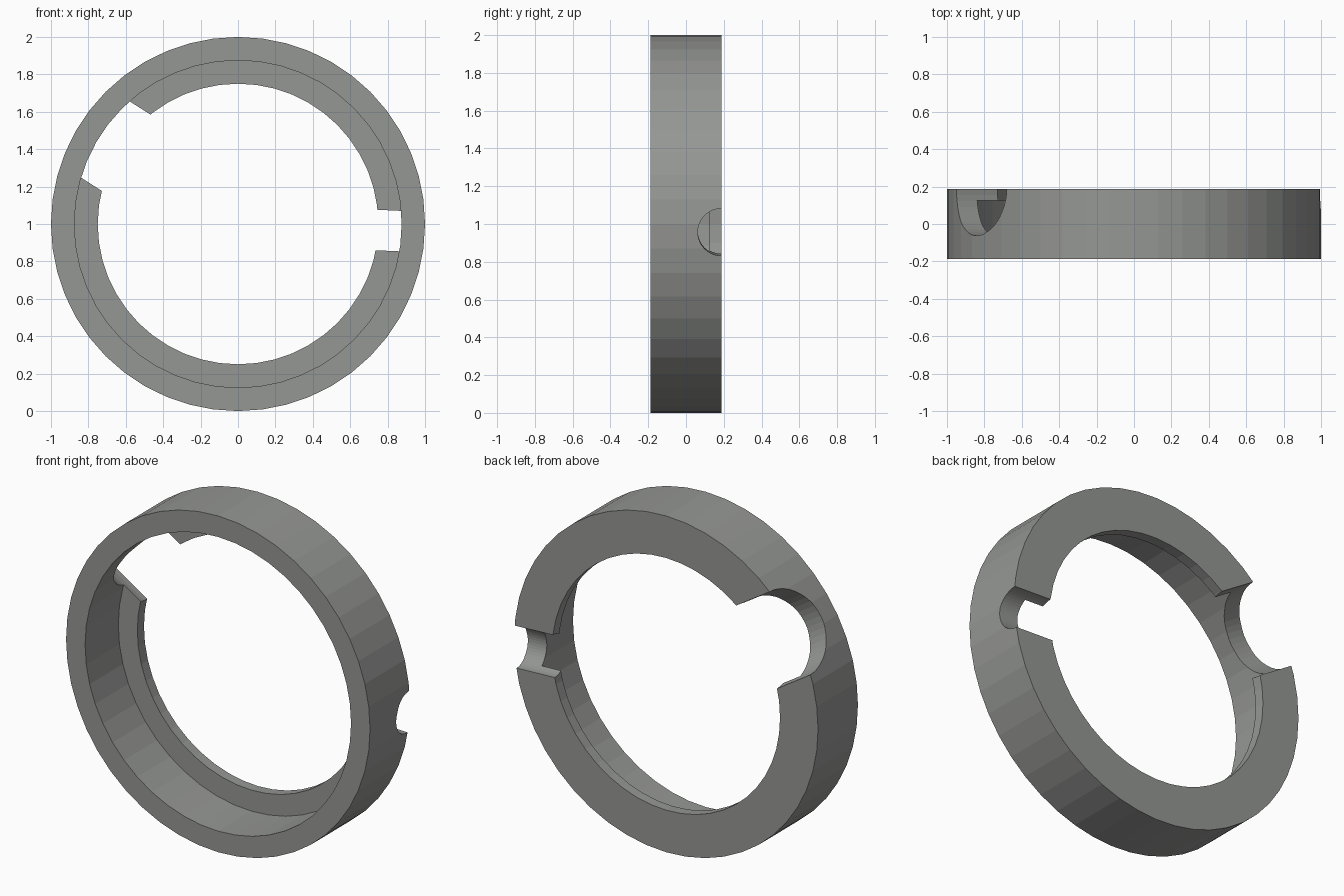
import bpy, bmesh, math
from mathutils import Matrix, Vector

if "Cube" in bpy.data.objects:
    bpy.data.objects.remove(bpy.data.objects["Cube"])

SIDES = 48
HALF = 0.1875          # half the ring depth along y
CENTRE = Vector((0, 0, 1))

grey = bpy.data.materials.new("warm grey")
grey.diffuse_color = (0.30, 0.31, 0.295, 1)
grey.use_nodes = True
grey.node_tree.nodes["Principled BSDF"].inputs["Base Color"].default_value = grey.diffuse_color


def add_object(name, bm):
    bmesh.ops.recalc_face_normals(bm, faces=bm.faces)
    mesh = bpy.data.meshes.new(name)
    bm.to_mesh(mesh)
    bm.free()
    mesh.materials.append(grey)
    obj = bpy.data.objects.new(name, mesh)
    bpy.context.collection.objects.link(obj)
    return obj


# Ring: L-shaped section (radius, y) with an inward lip at the back
profile = [(1, -HALF), (1, HALF), (0.75, HALF), (0.75, 0.125), (0.875, 0.125), (0.875, -HALF)]
bm = bmesh.new()
loops = []
for i in range(SIDES):
    a = 2 * math.pi * i / SIDES
    loops.append([bm.verts.new((r * math.cos(a), y, 1 + r * math.sin(a))) for r, y in profile])
n = len(profile)
for i in range(SIDES):
    p, q = loops[i], loops[(i + 1) % SIDES]
    for j in range(n):
        k = (j + 1) % n
        bm.faces.new((p[j], p[k], q[k], q[j]))
ring = add_object("lipped_ring", bm)

# Radial round notches in the back edge: angle in degrees, radius
cutters = []
for angle, radius in ((-2.5, 0.125), (147.5, 0.25)):
    a = math.radians(angle)
    direction = Vector((math.cos(a), 0, math.sin(a)))
    turn = direction.to_track_quat('Z', 'Y').to_matrix().to_4x4()
    place = Matrix.Translation(CENTRE + direction * 0.85 + Vector((0, HALF, 0)))
    bm = bmesh.new()
    bmesh.ops.create_cone(bm, cap_ends=True, segments=48, radius1=radius, radius2=radius,
                          depth=0.9, matrix=place @ turn)
    cutter = add_object("notch_cutter", bm)
    cutter.hide_render = True
    cutters.append(cutter)
    mod = ring.modifiers.new("notch", 'BOOLEAN')
    mod.operation = 'DIFFERENCE'
    mod.solver = 'EXACT'
    mod.object = cutter

# Apply the cuts and remove the cutters
bpy.context.view_layer.update()
cut = bpy.data.meshes.new_from_object(ring.evaluated_get(bpy.context.evaluated_depsgraph_get()))
ring.modifiers.clear()
ring.data = cut
for cutter in cutters:
    bpy.data.objects.remove(cutter)
